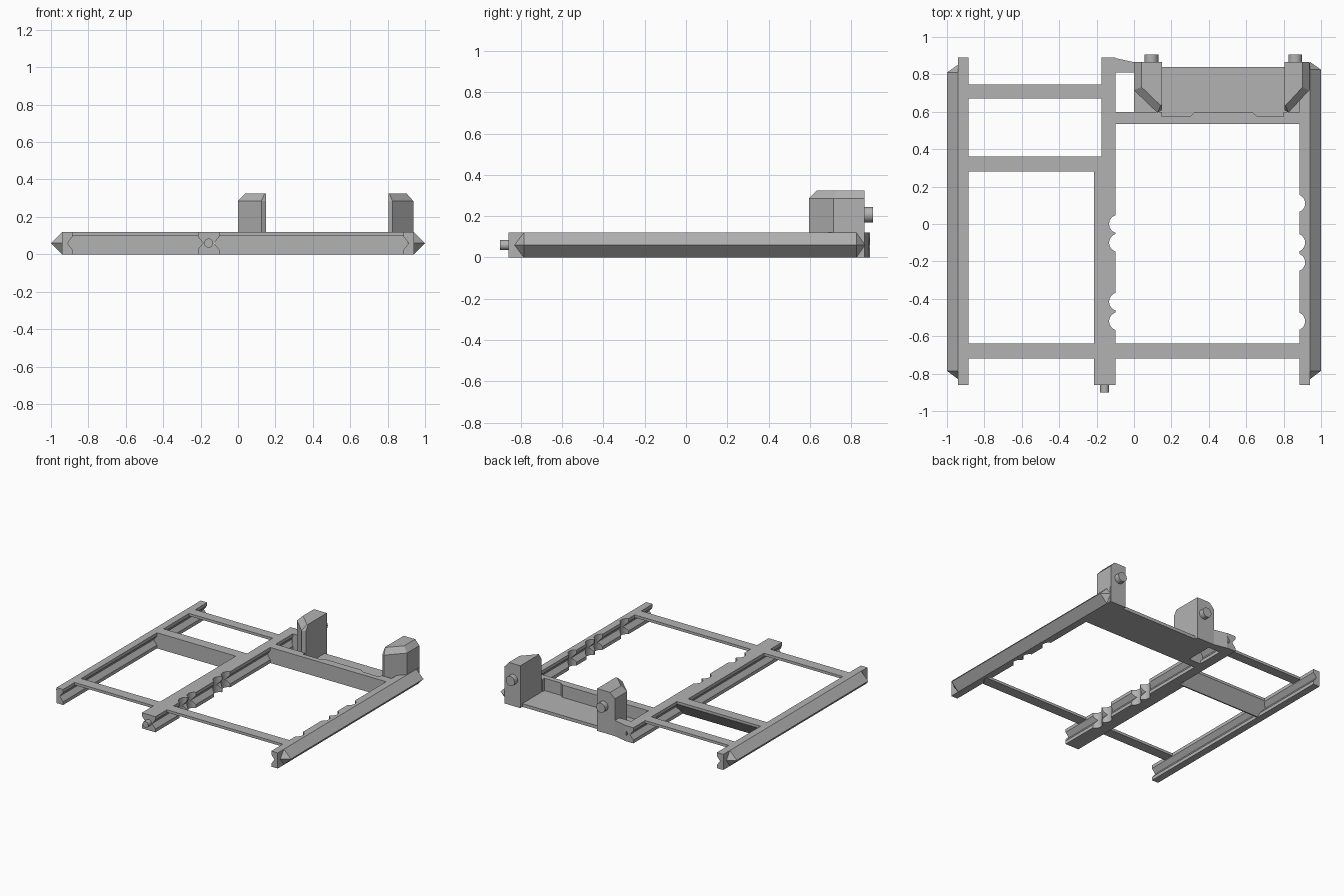
import bpy
import bmesh
from mathutils import Vector

cube = bpy.data.objects.get("Cube")
if cube:
    bpy.data.objects.remove(cube)

grey = bpy.data.materials.new("plain_grey")
grey.use_nodes = True
colour = (0.45, 0.45, 0.45, 1)
grey.diffuse_color = colour
grey.node_tree.nodes["Principled BSDF"].inputs["Base Color"].default_value = colour

H = 0.12      # frame height
MID = H / 2


def finish(name, bm):
    bmesh.ops.recalc_face_normals(bm, faces=bm.faces)
    mesh = bpy.data.meshes.new(name)
    bm.to_mesh(mesh)
    bm.free()
    mesh.materials.append(grey)
    obj = bpy.data.objects.new(name, mesh)
    bpy.context.scene.collection.objects.link(obj)
    return obj


def loft(name, *rings):
    """Closed solid through rings of equal point count."""
    bm = bmesh.new()
    loops = [[bm.verts.new(p) for p in ring] for ring in rings]
    n = len(loops[0])
    for a, b in zip(loops, loops[1:]):
        for i in range(n):
            j = (i + 1) % n
            bm.faces.new((a[i], a[j], b[j], b[i]))
    bm.faces.new(loops[0])
    bm.faces.new(loops[-1])
    return finish(name, bm)


def upright(name, plan, z0, z1):
    return loft(name, [(x, y, z0) for x, y in plan], [(x, y, z1) for x, y in plan])


def along_y(name, section, y0, y1):
    return loft(name, [(x, y0, z) for x, z in section], [(x, y1, z) for x, z in section])


def along_x(name, section, x0, x1):
    return loft(name, [(x0, y, z) for y, z in section], [(x1, y, z) for y, z in section])


def block(name, x0, x1, y0, y1, z0, z1):
    return upright(name, [(x0, y0), (x1, y0), (x1, y1), (x0, y1)], z0, z1)


def cylinder(bm, centre, radius, depth, axis):
    rot = Vector((0, 0, 1)).rotation_difference(Vector(axis)).to_matrix().to_4x4()
    rot.translation = centre
    bmesh.ops.create_cone(bm, cap_ends=True, segments=32, radius1=radius,
                          radius2=radius, depth=depth, matrix=rot)


def pin(name, x, y0, y1, z, radius):
    bm = bmesh.new()
    cylinder(bm, (x, (y0 + y1) / 2, z), radius, y1 - y0, (0, 1, 0))
    obj = finish(name, bm)
    bpy.ops.object.select_all(action='DESELECT')
    obj.select_set(True)
    bpy.context.view_layer.objects.active = obj
    bpy.ops.object.shade_smooth_by_angle()


def groove(x, direction):
    """Side wall of a rail with a V groove, listed from bottom to top."""
    return [(x, 0), (x, 0.025), (x + 0.028 * direction, MID), (x, 0.095), (x, H)]


def scallop(rail, x, ys):
    """Cut round finger notches through the edge of a rail."""
    bm = bmesh.new()
    for y in ys:
        cylinder(bm, (x, y, MID), 0.049, 0.3, (0, 0, 1))
    cutter = finish("notch_cutter", bm)
    cutter.hide_render = True
    mod = rail.modifiers.new("notches", 'BOOLEAN')
    mod.operation = 'DIFFERENCE'
    mod.solver = 'EXACT'
    mod.object = cutter
    bpy.context.view_layer.objects.active = rail
    bpy.ops.object.modifier_apply(modifier=mod.name)
    bpy.data.objects.remove(cutter)


# Outer rails with inner groove and pointed outer ridge
outer_rails = []
for name, s, y_end, ridge_end in (("right", -1, 0.89, 0.81), ("left", 1, 0.86, 0.825)):
    section = [(s * 0.94, 0)] + groove(s * 0.885, s) + [(s * 0.94, H)]
    outer_rails.append(along_y(name + "_rail", section, -0.86, y_end))
    bm = bmesh.new()
    ends = []
    for y in (-0.785, ridge_end):
        ends.append([bm.verts.new((s * x, y, z)) for x, z in ((0.94, 0), (1, MID), (0.94, H))])
    tips = [bm.verts.new((s * 0.94, y, MID)) for y in (-0.83, ridge_end + 0.042)]
    a, b = ends
    for i in range(3):
        j = (i + 1) % 3
        bm.faces.new((a[i], a[j], b[j], b[i]))
    for tri, tip in zip(ends, tips):
        for i in range(2):
            bm.faces.new((tri[i], tri[i + 1], tip))
        bm.faces.new((tri[2], tri[0], tip))
    finish(name + "_ridge", bm)

# Centre rail, wide in front and narrow behind, grooved on both sides
wide = groove(-0.10, -1) + groove(-0.215, 1)[::-1]
narrow = groove(-0.10, -1) + groove(-0.175, 1)[::-1]
centre_rail = along_y("centre_rail_front", wide, -0.86, 0.28)
along_y("centre_rail_back", narrow, 0.28, 0.89)
pin("front_pin", -0.157, -0.90, -0.85, MID, 0.024)

# Finger notches
scallop(outer_rails[1], 0.866, (0.11, -0.10, -0.205, -0.52))
scallop(centre_rail, -0.084, (0.0, -0.10, -0.415, -0.52))

# Thin cross bars
block("front_bar_right", -0.89, -0.21, -0.72, -0.64, 0.1, H)
block("front_bar_left", -0.105, 0.89, -0.72, -0.64, 0.1, H)
block("back_bar", -0.89, -0.17, 0.67, 0.745, 0.1, H)

# Deep middle bar, tapering towards its lower edge
along_x("middle_bar", [(0.28, 0), (0.29, 0), (0.36, 0.1), (0.36, H), (0.28, H)], -0.91, -0.15)

# Rear wall with a stepped back, low deck and corner bracket
upright("rear_wall", [(-0.12, 0.535), (0.91, 0.535), (0.91, 0.6), (0.8, 0.6), (0.8, 0.575),
                      (0.66, 0.575), (0.635, 0.595), (0.32, 0.595), (0.30, 0.575),
                      (0.15, 0.575), (0.15, 0.6), (-0.12, 0.6)], 0, H)
block("rear_deck", 0, 0.93, 0.56, 0.84, 0, 0.025)
upright("corner_bracket", [(-0.11, 0.81), (0.01, 0.81), (0.01, 0.863), (0, 0.865),
                           (-0.10, 0.887), (-0.11, 0.887)], 0, H)

# Two chamfered posts, mirrored, each with a round pin behind
base = [(0, 0.865), (0, 0.715), (0.125, 0.595), (0.15, 0.61), (0.15, 0.865)]
top = [(0.04, 0.865), (0.04, 0.732), (0.143, 0.633), (0.15, 0.638), (0.15, 0.865)]
for name, origin, s, width in (("right", 0, 1, 1), ("left", 0.937, -1, 0.89)):
    rings = [[(origin + s * width * x, y, z) for x, y in plan]
             for plan, z in ((base, 0), (base, 0.285), (top, 0.325))]
    loft(name + "_post", *rings)
    pin(name + "_post_pin", origin + s * (0.093 if s > 0 else 0.075), 0.855, 0.905, 0.207, 0.037)
